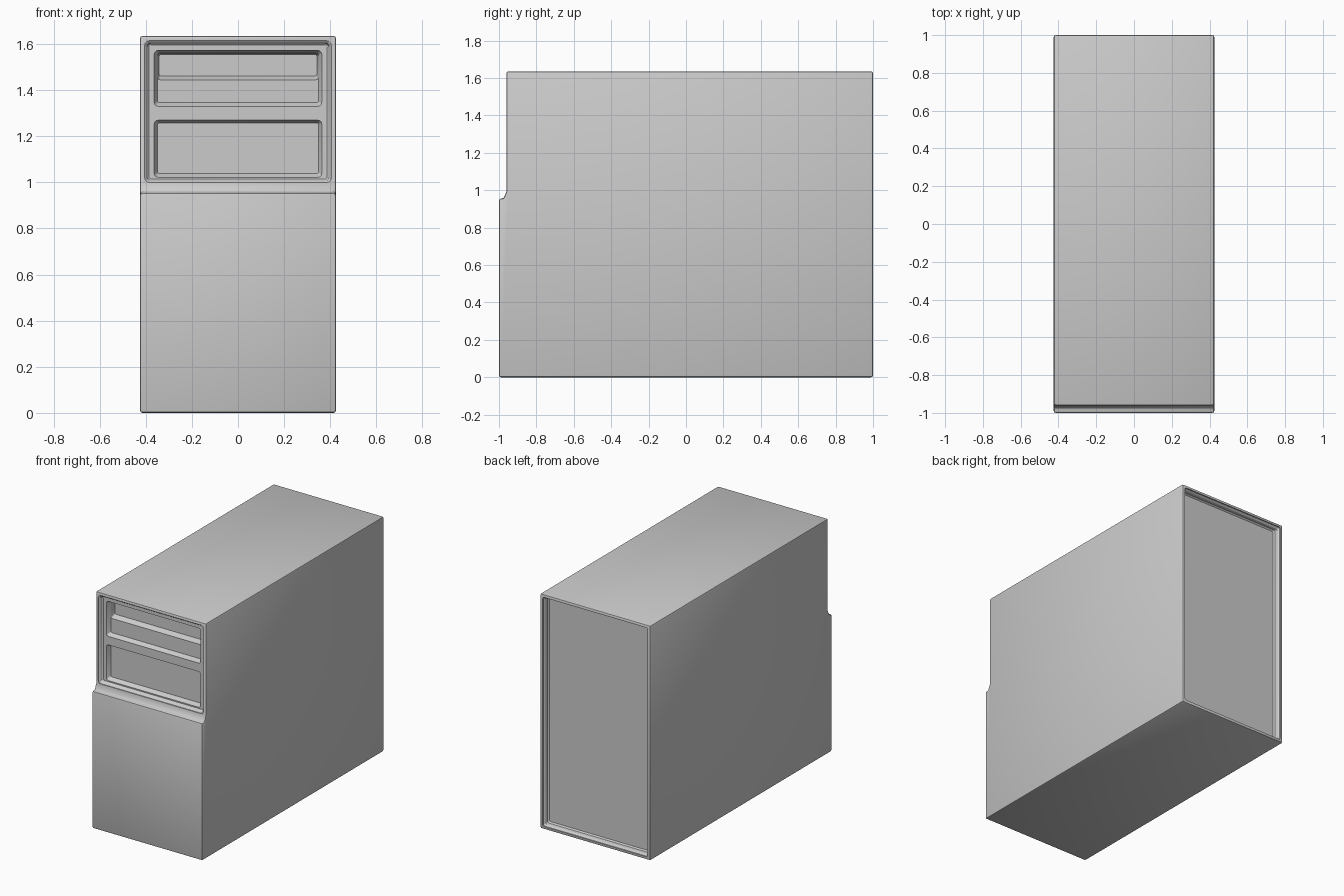
import bpy, bmesh, math

if "Cube" in bpy.data.objects:
    bpy.data.objects.remove(bpy.data.objects["Cube"])


def mesh_object(name, loops):
    """Loft closed loops of equal length and cap both ends."""
    bm = bmesh.new()
    rings = [[bm.verts.new(p) for p in loop] for loop in loops]
    for a, b in zip(rings, rings[1:]):
        n = len(a)
        for i in range(n):
            j = (i + 1) % n
            bm.faces.new((a[i], a[j], b[j], b[i]))
    bm.faces.new(rings[0])
    bm.faces.new(rings[-1])
    bmesh.ops.recalc_face_normals(bm, faces=bm.faces[:])
    mesh = bpy.data.meshes.new(name)
    bm.to_mesh(mesh)
    bm.free()
    obj = bpy.data.objects.new(name, mesh)
    bpy.context.collection.objects.link(obj)
    return obj


def rounded_rect(y, half, z0, z1, r, seg=3):
    """Rounded rectangle in the xz plane at depth y."""
    pts = []
    corners = ((half - r, z1 - r), (r - half, z1 - r),
               (r - half, z0 + r), (half - r, z0 + r))
    for k, (cx, cz) in enumerate(corners):
        for i in range(seg + 1):
            a = (k + i / seg) * math.pi / 2
            pts.append((cx + r * math.cos(a), y, cz + r * math.sin(a)))
    return pts


def apply_all(obj):
    bpy.context.view_layer.objects.active = obj
    for mod in list(obj.modifiers):
        bpy.ops.object.modifier_apply(modifier=mod.name)


def carve(obj, name, sections):
    """Cut a recess whose cross-sections are (y, half width, z0, z1, radius)."""
    cutter = mesh_object(name, [rounded_rect(*s) for s in sections])
    cutter.hide_render = True
    mod = obj.modifiers.new(name, 'BOOLEAN')
    mod.operation = 'DIFFERENCE'
    mod.solver = 'EXACT'
    mod.object = cutter
    apply_all(obj)
    bpy.data.objects.remove(cutter)


# Case body: stepped side profile with softened edges
profile = [(-1, 0), (-1, .955), (-.975, .957), (-.96, .993),
           (-.96, 1.635), (1, 1.635), (1, 0)]
case = mesh_object("computer_case", [[(x, y, z) for y, z in profile]
                                     for x in (-.425, .425)])
bevel = case.modifiers.new("edges", 'BEVEL')
bevel.width = .01
bevel.segments = 2
bevel.limit_method = 'ANGLE'
apply_all(case)

# Framed recess on the upper front
carve(case, "front_recess", [(-1.05, .405, 1.0, 1.615, .02),
                             (-.955, .405, 1.0, 1.615, .02),
                             (-.948, .397, 1.006, 1.607, .018),
                             (-.935, .393, 1.01, 1.603, .016),
                             (-.93, .387, 1.014, 1.597, .014)])

# Two drive bays
for name, z0, z1 in (("upper_bay", 1.33, 1.573), ("lower_bay", 1.022, 1.27)):
    carve(case, name, [(-1.05, .364, z0, z1, .018),
                       (-.927, .364, z0, z1, .018),
                       (-.90, .350, z0 + .016, z1 - .012, .01)])

# Deeper slot inside the upper bay
carve(case, "drive_slot", [(-.95, .349, 1.445, 1.560, .012),
                           (-.898, .349, 1.445, 1.560, .012),
                           (-.865, .342, 1.462, 1.555, .008)])

# Recessed rear panel with a stepped rim
carve(case, "rear_recess", [(1.05, .405, .02, 1.615, .014),
                            (.992, .405, .02, 1.615, .014),
                            (.98, .396, .029, 1.606, .012),
                            (.96, .394, .031, 1.604, .012),
                            (.95, .386, .039, 1.596, .01)])

bpy.ops.object.select_all(action='DESELECT')
case.select_set(True)
bpy.context.view_layer.objects.active = case
bpy.ops.object.shade_smooth_by_angle(angle=math.radians(25))
